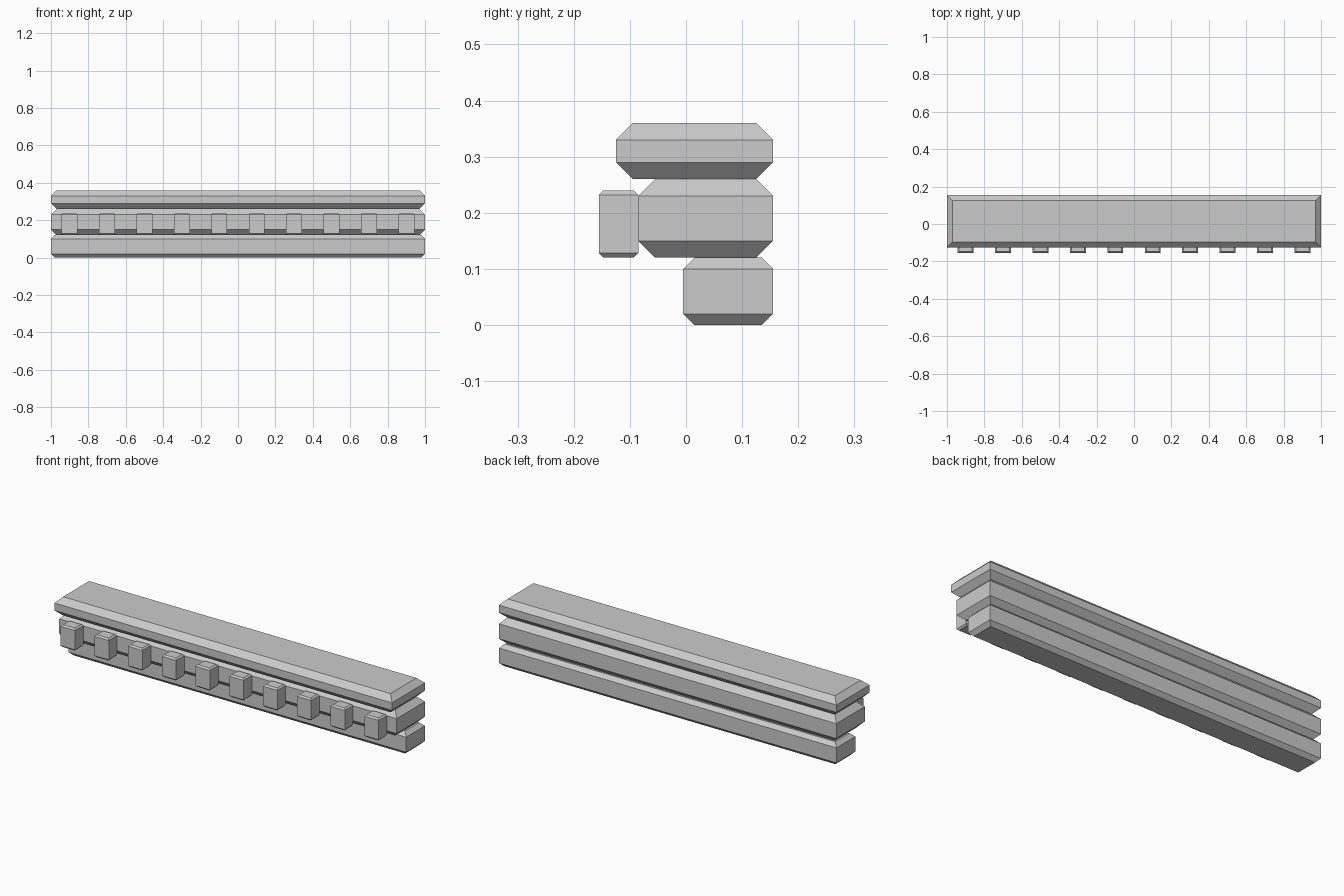
import bpy, bmesh

if "Cube" in bpy.data.objects:
    bpy.data.objects.remove(bpy.data.objects["Cube"])


def chamfered_block(name, x, y, z, c):
    """Block with its top and bottom rims chamfered by c, upright corners left sharp."""
    bm = bmesh.new()
    rings = []
    for height, inset in ((z[0], c), (z[0] + c, 0), (z[1] - c, 0), (z[1], c)):
        x0, x1, y0, y1 = x[0] + inset, x[1] - inset, y[0] + inset, y[1] - inset
        rings.append([bm.verts.new((px, py, height))
                      for px, py in ((x0, y0), (x1, y0), (x1, y1), (x0, y1))])
    for low, high in zip(rings, rings[1:]):
        for i in range(4):
            j = (i + 1) % 4
            bm.faces.new((low[i], low[j], high[j], high[i]))
    bm.faces.new(rings[0][::-1])
    bm.faces.new(rings[-1])
    mesh = bpy.data.meshes.new(name)
    bm.to_mesh(mesh)
    bm.free()
    obj = bpy.data.objects.new(name, mesh)
    bpy.context.collection.objects.link(obj)
    return obj


BACK = 0.155

# Three stacked courses, flush at the back and stepping forward as they rise
chamfered_block("lower_course", (-1, 1), (-0.005, BACK), (0, 0.12), 0.02)
chamfered_block("middle_course", (-1, 1), (-0.085, BACK), (0.12, 0.26), 0.03)
chamfered_block("top_course", (-1, 1), (-0.125, BACK), (0.26, 0.36), 0.03)

# Row of dentil blocks on the front of the middle course
for i in range(10):
    cx = -0.9 + 0.2 * i
    chamfered_block(f"dentil_{i + 1}", (cx - 0.0425, cx + 0.0425),
                    (-0.155, -0.085), (0.12, 0.24), 0.008)
